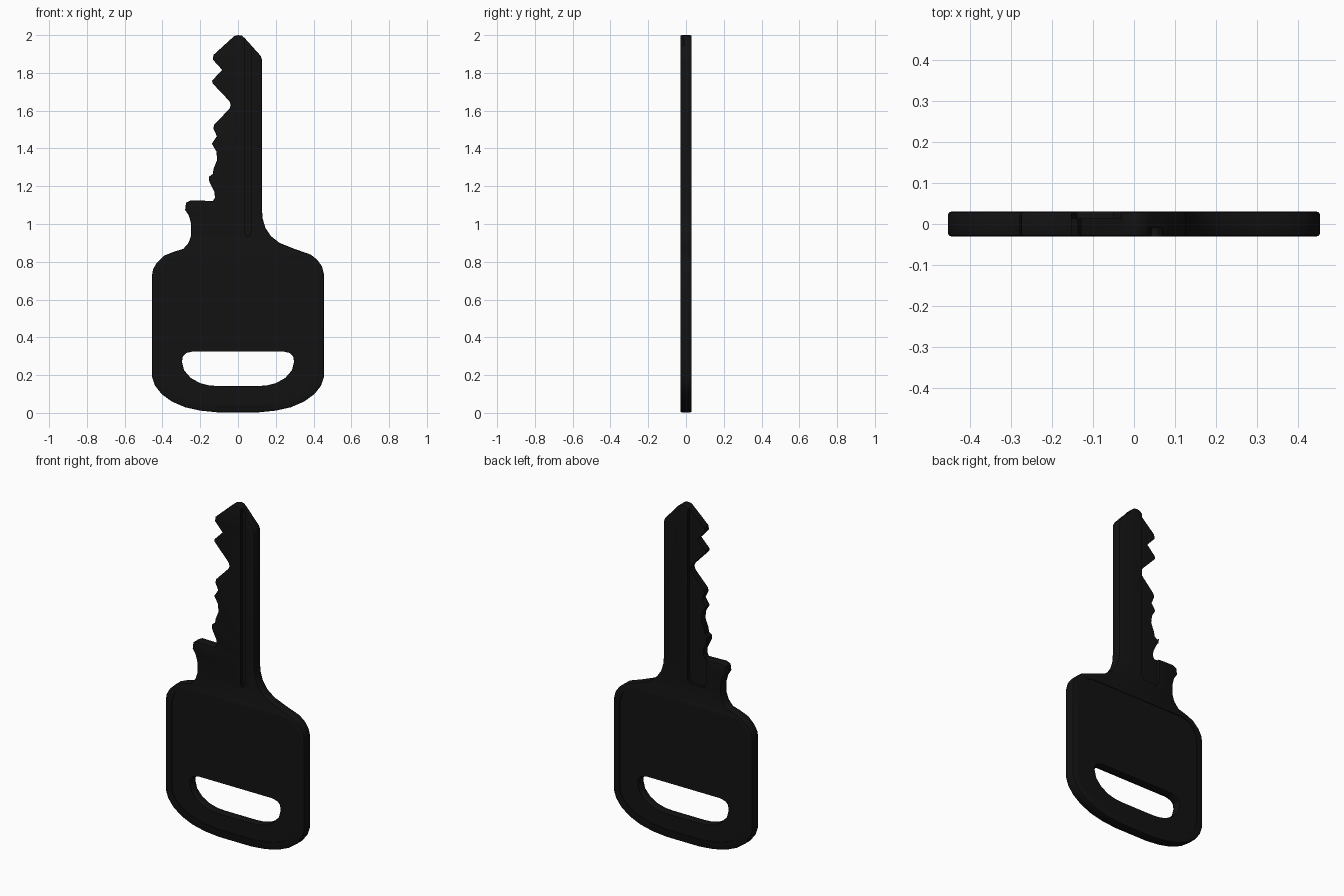
import bpy
from math import pi
from mathutils import Matrix

if "Cube" in bpy.data.objects:
    bpy.data.objects.remove(bpy.data.objects["Cube"])

T = 0.03      # half thickness
BEVEL = 0.007


def mirror_x(points):
    return points + [(-x, z) for x, z in reversed(points)]


def plate(name, loops, half, bevel=0.0, y=0.0):
    """Filled flat outline in the xz plane, with optional rounded rim."""
    cu = bpy.data.curves.new(name, 'CURVE')
    cu.dimensions = '2D'
    cu.fill_mode = 'BOTH'
    cu.extrude = half - bevel
    cu.bevel_depth = bevel
    cu.bevel_resolution = 1
    cu.offset = -bevel
    for pts in loops:
        sp = cu.splines.new('POLY')
        sp.points.add(len(pts) - 1)
        for p, (x, z) in zip(sp.points, pts):
            p.co = (x, z, 0, 1)
        sp.use_cyclic_u = True
    ob = bpy.data.objects.new(name, cu)
    bpy.context.collection.objects.link(ob)
    bpy.ops.object.select_all(action='DESELECT')
    ob.select_set(True)
    bpy.context.view_layer.objects.active = ob
    bpy.ops.object.convert(target='MESH')
    ob = bpy.context.object
    ob.data.transform(Matrix.Translation((0, y, 0)) @ Matrix.Rotation(pi / 2, 4, 'X'))
    bpy.ops.object.mode_set(mode='EDIT')
    bpy.ops.mesh.select_all(action='SELECT')
    bpy.ops.mesh.remove_doubles(threshold=0.0003)
    bpy.ops.mesh.normals_make_consistent(inside=False)
    bpy.ops.object.mode_set(mode='OBJECT')
    return ob


# Outline: bottom edge, right shoulder and blade back, then teeth and guard
bottom = [(-0.455, 0.19), (-0.44, 0.145), (-0.405, 0.10), (-0.35, 0.06), (-0.28, 0.03),
          (-0.20, 0.012), (-0.11, 0.003)]
bottom = bottom + [(-x, z) for x, z in reversed(bottom)]
right = [(0.455, 0.735), (0.445, 0.775), (0.42, 0.81), (0.385, 0.838), (0.30, 0.868),
         (0.22, 0.90), (0.175, 0.935), (0.145, 0.98), (0.13, 1.03), (0.127, 1.08),
         (0.127, 1.87), (0.12, 1.89), (0.035, 1.985), (0.02, 1.997), (0, 2.0), (-0.02, 1.995)]
teeth = [(-0.13, 1.895), (-0.133, 1.87), (-0.083, 1.815), (-0.137, 1.76), (-0.135, 1.745),
         (-0.045, 1.65), (-0.038, 1.63), (-0.045, 1.61), (-0.127, 1.525), (-0.13, 1.505),
         (-0.112, 1.465), (-0.138, 1.425), (-0.115, 1.385), (-0.11, 1.34), (-0.13, 1.29),
         (-0.133, 1.265), (-0.154, 1.25), (-0.152, 1.225), (-0.125, 1.17), (-0.122, 1.14),
         (-0.132, 1.122)]
guard = [(-0.25, 1.125), (-0.275, 1.112), (-0.28, 1.075), (-0.26, 1.045), (-0.248, 1.0),
         (-0.248, 0.94), (-0.262, 0.90), (-0.29, 0.868), (-0.34, 0.853), (-0.39, 0.833),
         (-0.43, 0.795), (-0.45, 0.76), (-0.455, 0.73)]

# Slot for the key ring
slot = mirror_x([(0.24, 0.325), (0.275, 0.317), (0.292, 0.30), (0.297, 0.27), (0.285, 0.225),
                 (0.25, 0.185), (0.20, 0.157), (0.15, 0.145), (0.10, 0.142)])

key = plate("key", [bottom + right + teeth + guard, slot], T, BEVEL)

# Cutters: shallow bow panels on both faces, keyway grooves on the blade
panel = mirror_x([(0.31, 0.825), (0.36, 0.812), (0.395, 0.78), (0.415, 0.73), (0.415, 0.205),
                  (0.40, 0.165), (0.36, 0.118), (0.30, 0.085), (0.22, 0.06), (0.12, 0.047)])
front_groove = [(0.036, 2.1), (0.036, 0.96), (0.043, 0.935), (0.059, 0.935), (0.068, 0.96),
                (0.068, 2.1)]
back_groove = [(-0.152, 2.1), (-0.152, 0.98), (-0.14, 0.955), (-0.05, 0.955), (-0.032, 0.98),
               (-0.032, 2.1)]
cuts = [("panel_front_cutter", panel, -T - 0.016),
        ("panel_back_cutter", panel, T + 0.016),
        ("front_groove_cutter", front_groove, -T),
        ("back_groove_cutter", back_groove, T + 0.003)]
for name, pts, y in cuts:
    cutter = plate(name, [pts], 0.02, y=y)
    cutter.hide_render = True
    bpy.context.view_layer.objects.active = key
    mod = key.modifiers.new(name, 'BOOLEAN')
    mod.operation = 'DIFFERENCE'
    mod.solver = 'EXACT'
    mod.object = cutter
    bpy.ops.object.modifier_apply(modifier=mod.name)
    bpy.data.objects.remove(cutter)

# Black finish and shading
mat = bpy.data.materials.new("black")
mat.diffuse_color = (0.006, 0.006, 0.006, 1)
mat.use_nodes = True
mat.node_tree.nodes["Principled BSDF"].inputs["Base Color"].default_value = mat.diffuse_color
key.data.materials.clear()
key.data.materials.append(mat)
bpy.ops.object.select_all(action='DESELECT')
key.select_set(True)
bpy.context.view_layer.objects.active = key
bpy.ops.object.shade_smooth_by_angle(angle=pi / 6)
